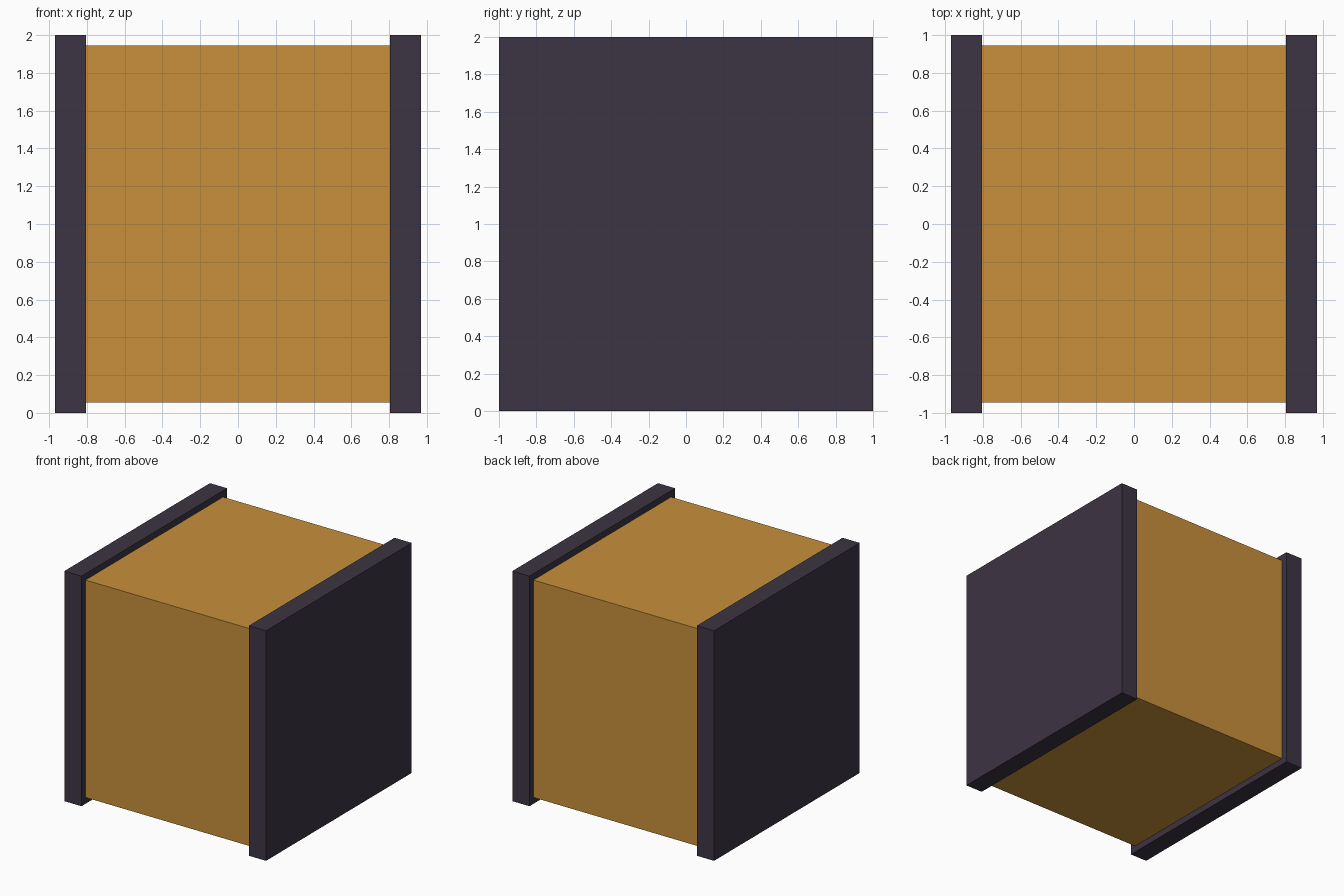
import bpy

if "Cube" in bpy.data.objects:
    bpy.data.objects.remove(bpy.data.objects["Cube"])


def box(name, size, center, color):
    bpy.ops.mesh.primitive_cube_add(size=1, location=center)
    ob = bpy.context.object
    ob.name = name
    ob.scale = size
    bpy.ops.object.transform_apply(location=False, rotation=False, scale=True)
    mat = bpy.data.materials.new(name + "_colour")
    mat.diffuse_color = color
    mat.use_nodes = True
    mat.node_tree.nodes["Principled BSDF"].inputs["Base Color"].default_value = mat.diffuse_color
    ob.data.materials.append(mat)
    return ob


DARK = (0.046, 0.035, 0.056, 1)
AMBER = (0.58, 0.28, 0.043, 1)

# Central block, slightly inset from the plate edges
box("core_block", (1.61, 1.89, 1.89), (0, 0, 1), AMBER)

# Matching end plates
for side, sx in (("left", -1), ("right", 1)):
    box(side + "_end_plate", (0.165, 2, 2), (sx * 0.8875, 0, 1), DARK)
